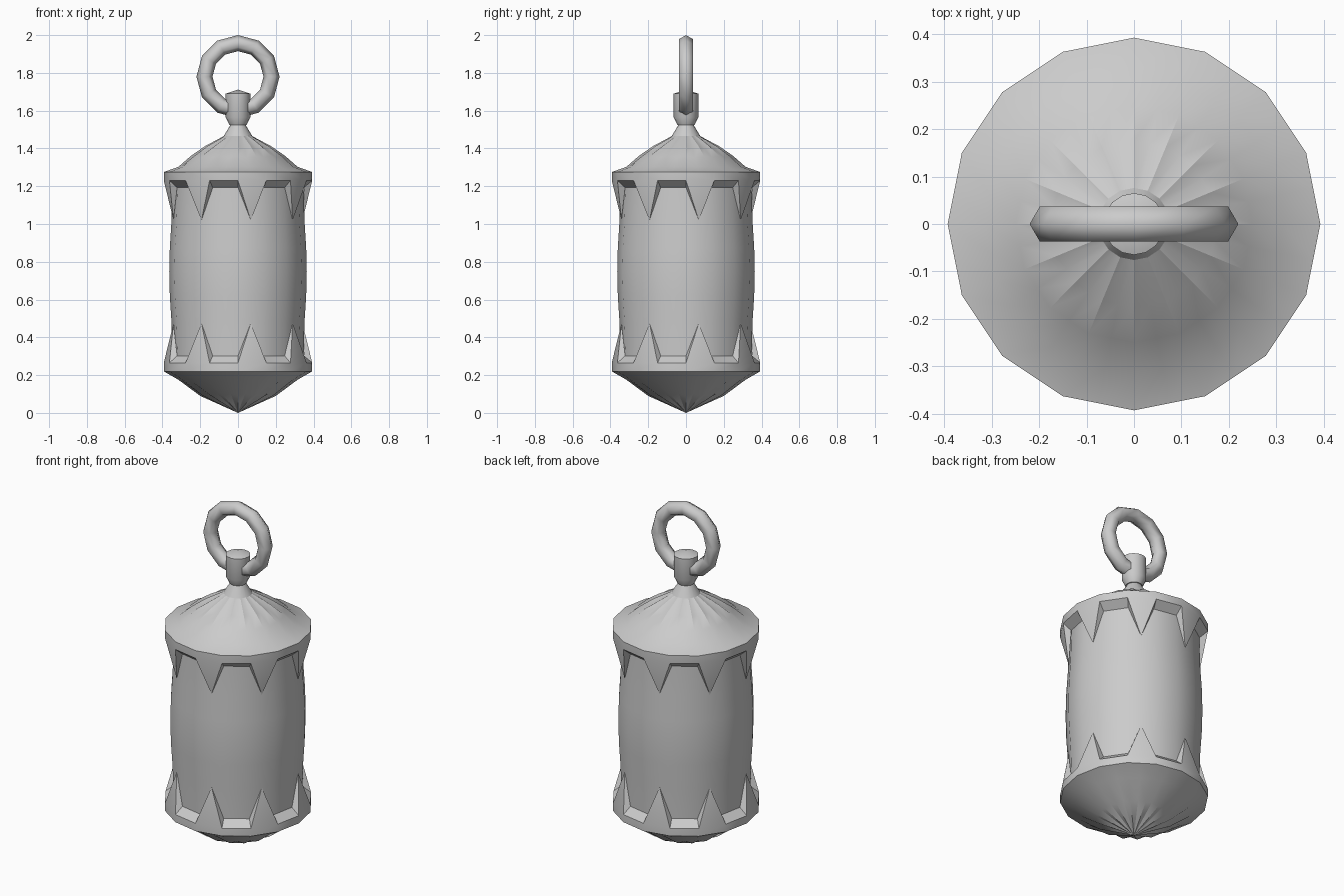
import bpy, bmesh
from math import sin, cos, pi

if "Cube" in bpy.data.objects:
    bpy.data.objects.remove(bpy.data.objects["Cube"])

SIDES = 16
MID = 0.7475          # mirror height between the upper and lower crowns


def pt(r, k, z, n=SIDES):
    a = 2 * pi * k / n
    return (r * sin(a), -r * cos(a), z)


def finish(name, bm, angle=0.55):
    bmesh.ops.remove_doubles(bm, verts=bm.verts, dist=1e-5)
    bmesh.ops.recalc_face_normals(bm, faces=bm.faces)
    me = bpy.data.meshes.new(name)
    bm.to_mesh(me)
    bm.free()
    ob = bpy.data.objects.new(name, me)
    bpy.context.collection.objects.link(ob)
    bpy.ops.object.select_all(action='DESELECT')
    ob.select_set(True)
    bpy.context.view_layer.objects.active = ob
    bpy.ops.object.shade_smooth_by_angle(angle=angle)
    return ob


def poly(bm, pts):
    bm.faces.new([bm.verts.new(p) for p in pts])


def bridge(bm, lo, hi):
    n = len(lo)
    for i in range(n):
        j = (i + 1) % n
        if lo[i] is lo[j]:
            bm.faces.new((lo[i], hi[j], hi[i]))
        elif hi[i] is hi[j]:
            bm.faces.new((lo[i], lo[j], hi[i]))
        else:
            bm.faces.new((lo[i], lo[j], hi[j], hi[i]))


def lathe(name, profile, n=SIDES):
    bm = bmesh.new()
    rings = []
    for r, z in profile:
        if r == 0:
            rings.append([bm.verts.new((0, 0, z))] * n)
        else:
            rings.append([bm.verts.new(pt(r, k, z, n)) for k in range(n)])
    for lo, hi in zip(rings, rings[1:]):
        bridge(bm, lo, hi)
    return finish(name, bm)


def crown(name, zf):
    """Rim band with eight pointed teeth and sloped ledges between them."""
    bm = bmesh.new()
    R, B = 0.393, 0.349
    rim, edge, ledge, tip = zf(1.275), zf(1.23), zf(1.193), zf(1.02)
    for k in range(SIDES):
        a, b = pt(R, k, edge), pt(R, k + 1, edge)
        c, d = pt(B, k, ledge), pt(B, k + 1, ledge)
        poly(bm, [pt(R, k, rim), pt(R, k + 1, rim), b, a])
        if k % 2 == 0:
            t = pt(0.348, k + 0.5, tip)
            poly(bm, [a, b, t])
            poly(bm, [a, t, c])
            poly(bm, [b, d, t])
        else:
            poly(bm, [a, b, d, c])
    finish(name, bm, 0.5)


def pleated_cap(name, profile):
    """Shallow dome; rows are (radius, height, pleat depth)."""
    bm = bmesh.new()
    n = SIDES * 2
    rings = []
    for r, z, dip in profile:
        if r == 0:
            rings.append([bm.verts.new((0, 0, z))] * n)
        else:
            rings.append([bm.verts.new(pt(r * (cos(pi / SIDES) if k % 2 else 1), k,
                                          z - (dip if k % 2 else 0), n))
                          for k in range(n)])
    for lo, hi in zip(rings, rings[1:]):
        bridge(bm, lo, hi)
    finish(name, bm)


# Gently bulged barrel
lathe("body", [(0.345, 0.22), (0.352, 0.48), (0.361, 0.62), (0.364, MID),
               (0.361, 0.875), (0.352, 1.015), (0.345, 1.275)])

# Toothed rims, lower one mirrored
crown("upper_crown", lambda z: z)
crown("lower_crown", lambda z: 2 * MID - z)

# Pleated domes above and below
pleated_cap("top_cap", [(0.393, 1.275, 0), (0.315, 1.303, 0), (0.25, 1.36, 0.008),
                        (0.175, 1.412, 0.012), (0.076, 1.465, 0)])
pleated_cap("bottom_cap", [(0.393, 0.22, 0), (0.315, 0.175, 0), (0.2, 0.09, -0.012),
                           (0.1, 0.045, -0.007), (0, 0, 0)])

# Neck and post
lathe("post", [(0.077, 1.463), (0.04, 1.525), (0.046, 1.525), (0.065, 1.565),
               (0.065, 1.69), (0, 1.712)])

# Hanging ring, six-sided section
bm = bmesh.new()
rings = []
for i in range(12):
    a = 2 * pi * i / 12
    ring = []
    for j in range(6):
        b = 2 * pi * j / 6
        r = 0.1775 + 0.0425 * cos(b)
        ring.append(bm.verts.new((r * sin(a), 0.0425 * sin(b), 1.78 + r * cos(a))))
    rings.append(ring)
for i in range(12):
    bridge(bm, rings[i], rings[(i + 1) % 12])
finish("hanging_ring", bm, 1.1)
